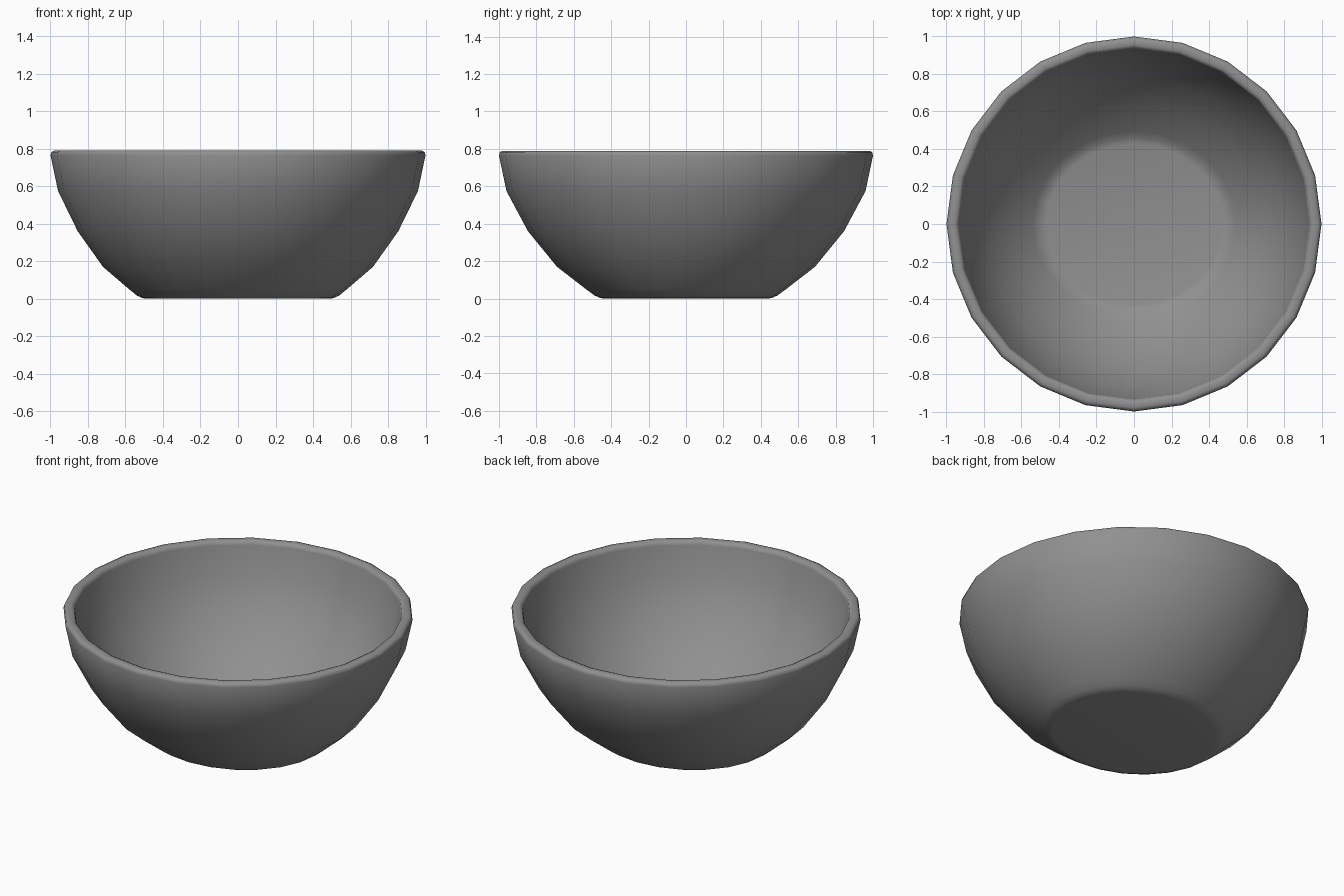
import bpy
import bmesh
import math

cube = bpy.data.objects.get("Cube")
if cube:
    bpy.data.objects.remove(cube, do_unlink=True)

SIDES = 24

# Matte grey clay
clay = bpy.data.materials.new("grey_clay")
clay.use_nodes = True
colour = (0.28, 0.28, 0.28, 1)
clay.diffuse_color = colour
clay.node_tree.nodes["Principled BSDF"].inputs["Base Color"].default_value = colour

# Wall section from the underside, over the rim, to the inner floor:
# half width in x, half width in y, height
section = [
    (0.48, 0.44, 0.0), (0.51, 0.46, 0.003), (0.54, 0.49, 0.017),
    (0.58, 0.535, 0.05), (0.72, 0.69, 0.17), (0.855, 0.845, 0.36),
    (0.96, 0.96, 0.575), (1.0, 1.0, 0.765), (0.995, 0.995, 0.783),
    (0.98, 0.98, 0.79), (0.955, 0.955, 0.79), (0.94, 0.94, 0.783),
    (0.935, 0.935, 0.765), (0.898, 0.898, 0.59), (0.80, 0.79, 0.39),
    (0.675, 0.645, 0.215), (0.54, 0.495, 0.093), (0.51, 0.46, 0.068),
    (0.47, 0.43, 0.06),
]

# Bowl: rings of the section bridged with quads, closed by two flat discs
bm = bmesh.new()
rings = []
for rx, ry, z in section:
    angles = [2 * math.pi * i / SIDES for i in range(SIDES)]
    rings.append([bm.verts.new((rx * math.cos(a), ry * math.sin(a), z)) for a in angles])
for low, high in zip(rings, rings[1:]):
    for i in range(SIDES):
        j = (i + 1) % SIDES
        bm.faces.new((low[i], low[j], high[j], high[i]))
bm.faces.new(list(reversed(rings[0])))
bm.faces.new(rings[-1])
bmesh.ops.recalc_face_normals(bm, faces=bm.faces)

mesh = bpy.data.meshes.new("bowl")
bm.to_mesh(mesh)
bm.free()
mesh.materials.append(clay)
bowl = bpy.data.objects.new("bowl", mesh)
bpy.context.collection.objects.link(bowl)

# Smooth shading throughout
bpy.context.view_layer.objects.active = bowl
bowl.select_set(True)
bpy.ops.object.shade_smooth_by_angle(angle=math.radians(60))
